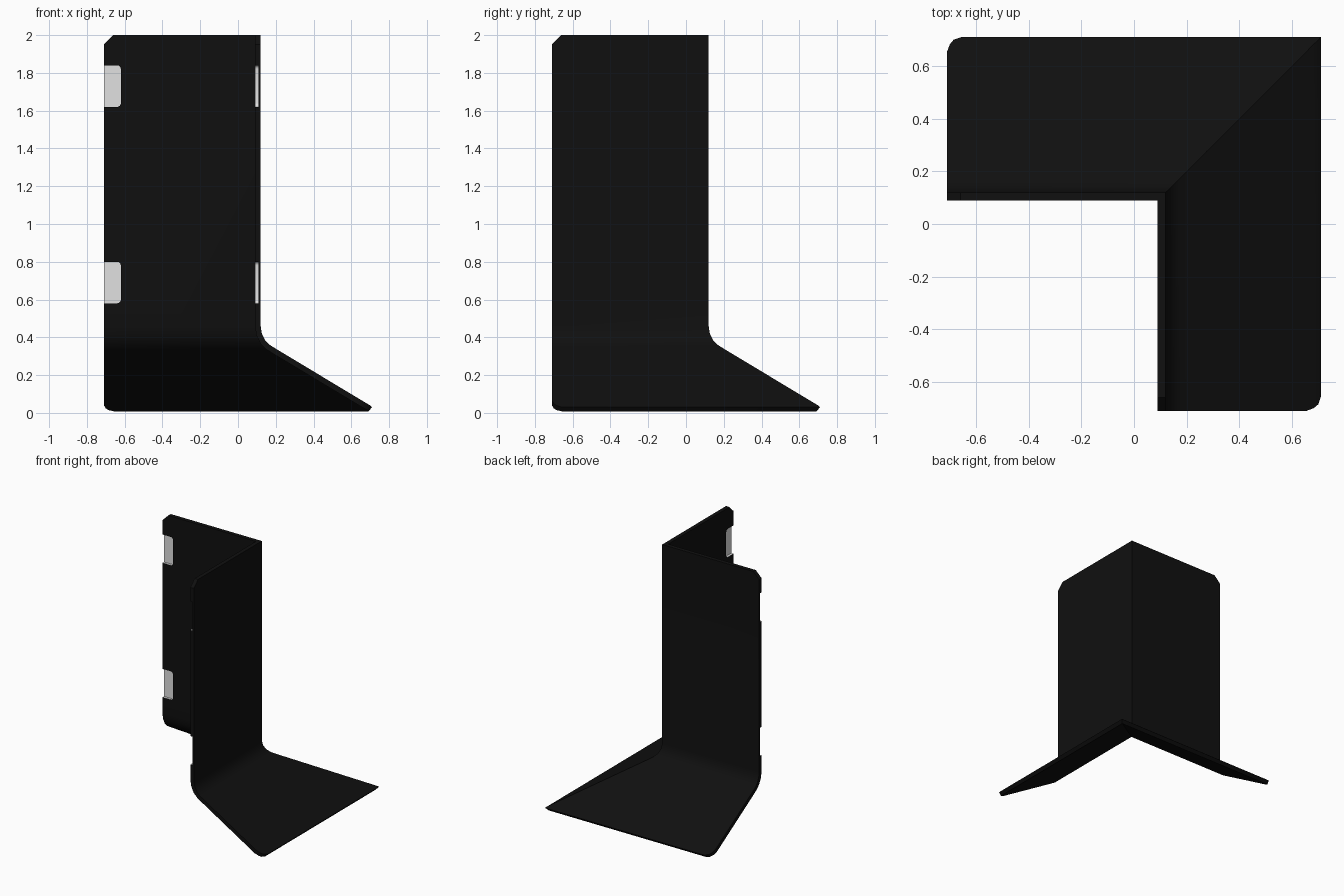
import bpy, bmesh, math
from mathutils import Vector

cube = bpy.data.objects.get("Cube")
if cube:
    bpy.data.objects.remove(cube)


def material(name, rgb, rough):
    m = bpy.data.materials.new(name)
    m.diffuse_color = (*rgb, 1)
    m.use_nodes = True
    bsdf = m.node_tree.nodes["Principled BSDF"]
    bsdf.inputs["Base Color"].default_value = (*rgb, 1)
    bsdf.inputs["Roughness"].default_value = rough
    return m


BLACK = material("matte black", (0.005, 0.005, 0.005), 0.6)
WHITE = material("pale grey", (0.75, 0.75, 0.75), 0.6)


def make_object(name, bm):
    bmesh.ops.recalc_face_normals(bm, faces=bm.faces)
    mesh = bpy.data.meshes.new(name)
    bm.to_mesh(mesh)
    bm.free()
    mesh.materials.append(BLACK)
    mesh.materials.append(WHITE)
    ob = bpy.data.objects.new(name, mesh)
    bpy.context.collection.objects.link(ob)
    return ob


END = 0.71     # reach of both wings
SHEET = 0.03   # sheet thickness

# Outer profile from wall top, around the bend, to the apron lip:
# (distance out, height, inset of the free end)
profile = [(0.12, 2.0, 0.05), (0.12, 1.95, 0), (0.12, 0.46, 0), (0.126, 0.42, 0),
           (0.143, 0.385, 0), (0.168, 0.36, 0), (0.20, 0.34, 0),
           (0.655, 0.066, 0), (0.682, 0.05, 0.01), (0.70, 0.039, 0.025),
           (0.71, 0.03, 0.055)]


def inner_profile():
    """Offset every profile point inward by the sheet thickness."""
    result = []
    for i, (d, z, inset) in enumerate(profile):
        a = profile[max(i - 1, 0)]
        b = profile[min(i + 1, len(profile) - 1)]
        t = Vector((b[0] - a[0], b[1] - a[1])).normalized()
        result.append((d + t.y * SHEET, max(z - t.x * SHEET, 0), inset))
    return result


# Folded corner sheet: two wings mitred along the diagonal
bm = bmesh.new()


def stations(point):
    d, z, inset = point
    e = -END + inset
    return [bm.verts.new(p) for p in ((e, d, z), (d, d, z), (d, e, z))]


outer = [stations(p) for p in profile]
inner = [stations(p) for p in inner_profile()]
for i in range(len(profile) - 1):
    for rows in (outer, inner):
        for k in range(2):
            bm.faces.new((rows[i][k], rows[i][k + 1], rows[i + 1][k + 1], rows[i + 1][k]))
    for k in (0, 2):   # free ends
        bm.faces.new((outer[i][k], outer[i + 1][k], inner[i + 1][k], inner[i][k]))
for i in (0, -1):      # wall top and apron lip
    for k in range(2):
        bm.faces.new((outer[i][k], outer[i][k + 1], inner[i][k + 1], inner[i][k]))
sheet = make_object("corner_flashing", bm)

# Pale shallow pockets on the inner face, open at the free edges
bm = bmesh.new()
R = 0.02
for low, high in ((0.58, 0.80), (1.62, 1.84)):
    outline = [(-0.8, low), (-0.8, high)]
    for cz, start in ((high - R, 90), (low + R, 0)):
        for s in range(5):
            a = math.radians(start - s * 22.5)
            outline.append((-0.62 - R + R * math.cos(a), cz + R * math.sin(a)))
    for swap in (False, True):
        rings = []
        for n in (0.0, 0.109):
            rings.append([bm.verts.new((n, u, z) if swap else (u, n, z)) for u, z in outline])
        for ring in rings:
            bm.faces.new(ring)
        for j in range(len(outline)):
            k = (j + 1) % len(outline)
            bm.faces.new((rings[0][j], rings[0][k], rings[1][k], rings[1][j]))
for f in bm.faces:
    f.material_index = 1
cutter = make_object("pocket_cutter", bm)
cutter.hide_render = True

cut = sheet.modifiers.new("pockets", "BOOLEAN")
cut.operation = "DIFFERENCE"
cut.solver = "EXACT"
cut.object = cutter
bpy.ops.object.select_all(action="DESELECT")
bpy.context.view_layer.objects.active = sheet
sheet.select_set(True)
bpy.ops.object.modifier_apply(modifier=cut.name)
bpy.data.objects.remove(cutter)
bpy.ops.object.shade_smooth_by_angle(angle=math.radians(30))
